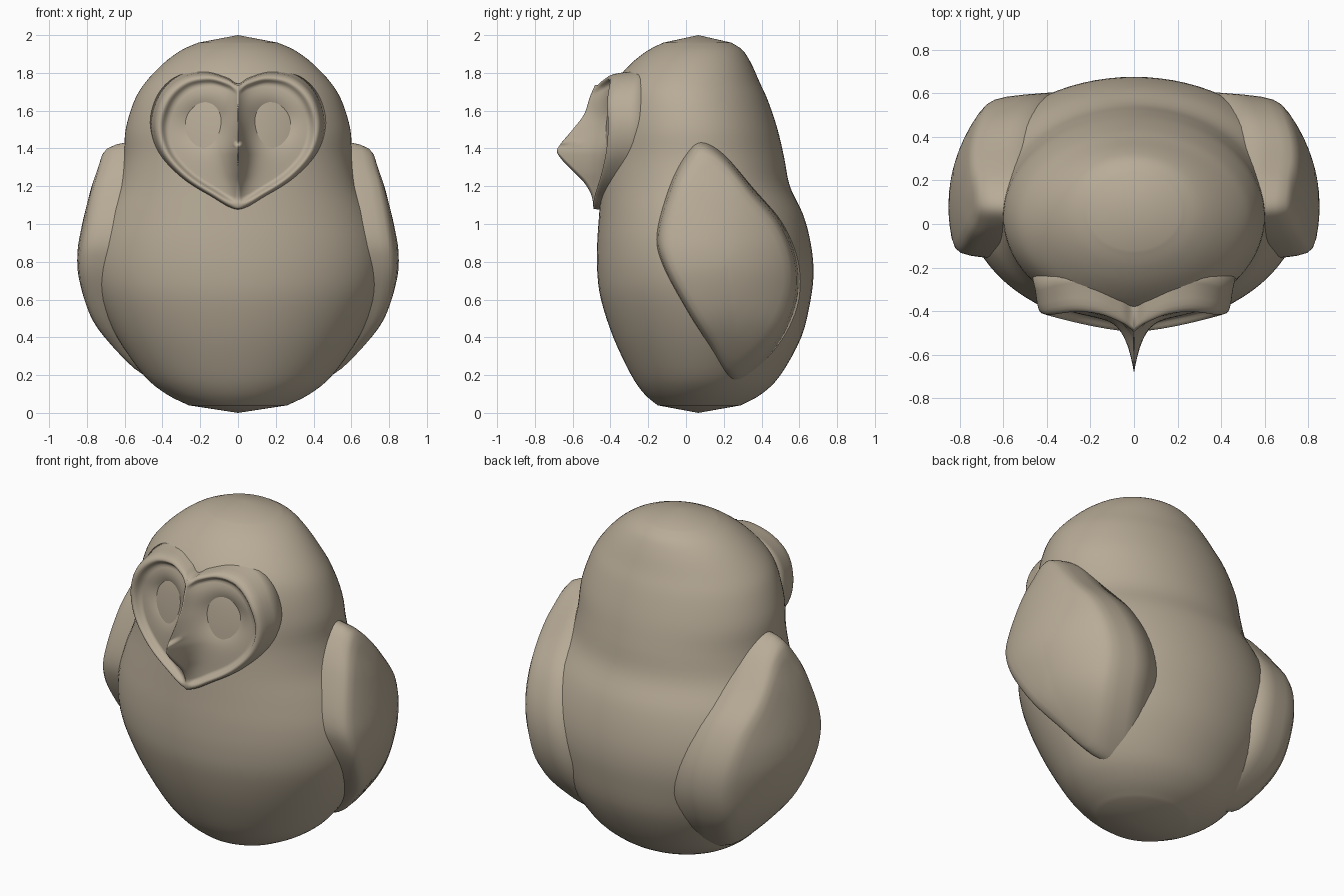
import bpy, bmesh, math
from mathutils import Vector

cube = bpy.data.objects.get("Cube")
if cube:
    bpy.data.objects.remove(cube)

clay = bpy.data.materials.new("warm_clay")
clay.use_nodes = True
clay.diffuse_color = (0.48, 0.41, 0.31, 1)
clay.node_tree.nodes["Principled BSDF"].inputs["Base Color"].default_value = clay.diffuse_color


def spline(points, steps, closed=False):
    """Smooth curve through the points."""
    pts = [Vector(p) for p in points]
    n = len(pts)
    get = (lambda i: pts[i % n]) if closed else (lambda i: pts[max(0, min(n - 1, i))])
    out = []
    for i in range(n if closed else n - 1):
        a, b, c, d = (get(i + k) for k in (-1, 0, 1, 2))
        for k in range(steps):
            t = k / steps
            out.append(b + (c - a) * (t / 2) + (a * 2 - b * 5 + c * 4 - d) * (t * t / 2)
                       + (b * 3 - a - c * 3 + d) * (t ** 3 / 2))
    return out if closed else out + [pts[-1]]


def lookup(table, z):
    """Linear value from rows of (z, value), z rising."""
    if z <= table[0][0]:
        return table[0][1]
    for (z0, v0), (z1, v1) in zip(table, table[1:]):
        if z <= z1:
            return v0 + (v1 - v0) * (z - z0) / (z1 - z0)
    return table[-1][1]


def loft(name, rings, first=None, last=None):
    """Skin closed rings, with optional end points."""
    bm = bmesh.new()
    loops = [[bm.verts.new(p) for p in ring] for ring in rings]
    n = len(loops[0])
    for a, b in zip(loops, loops[1:]):
        for i in range(n):
            j = (i + 1) % n
            bm.faces.new((a[i], a[j], b[j], b[i]))
    for tip, ring in ((first, loops[0]), (last, loops[-1])):
        if tip is None:
            bm.faces.new(ring)
        else:
            v = bm.verts.new(tip)
            for i in range(n):
                bm.faces.new((ring[i], ring[(i + 1) % n], v))
    bmesh.ops.recalc_face_normals(bm, faces=bm.faces)
    mesh = bpy.data.meshes.new(name)
    bm.to_mesh(mesh)
    bm.free()
    mesh.materials.append(clay)
    mesh.shade_smooth()
    obj = bpy.data.objects.new(name, mesh)
    bpy.context.collection.objects.link(obj)
    return obj


# Body and head: stacked ellipses given as height, half width, front, back
sections = [(.04, .26, -.15, .29), (.1, .38, -.22, .4), (.2, .5, -.29, .5),
            (.4, .64, -.385, .61), (.6, .735, -.45, .66), (.75, .77, -.47, .675),
            (.9, .76, -.47, .66), (1.05, .71, -.46, .62), (1.2, .64, -.45, .55),
            (1.35, .605, -.44, .52), (1.5, .595, -.43, .485), (1.65, .55, -.41, .435),
            (1.75, .49, -.375, .39), (1.85, .395, -.29, .345), (1.92, .3, -.2, .3),
            (1.96, .21, -.12, .24)]
rings = []
for z, w, f, b in spline([Vector(s) for s in sections], 4):
    rings.append([(w * math.cos(a), (f + b) / 2 + (b - f) / 2 * math.sin(a), z)
                  for a in (math.tau * i / 80 for i in range(80))])
loft("body", rings, (0, .065, 0), (0, .065, 2))

# Wings: leaf outline in side view, domed outwards, with a rounded rim
leaf = spline([(.08, 1.43), (0, 1.36), (-.08, 1.2), (-.15, .95), (-.12, .78),
               (0, .55), (.13, .34), (.24, .17), (.36, .23), (.5, .4),
               (.58, .6), (.58, .8), (.5, 1), (.35, 1.18), (.2, 1.36)], 6, True)
reach = spline([(.1, .43), (.2, .53), (.35, .67), (.5, .775), (.7, .84), (.85, .85),
                (1, .825), (1.2, .775), (1.3, .74), (1.38, .72), (1.5, .68)], 6)
middle = Vector((.22, .8))
rim = [(1.05, .3), (1.01, .13), (.985, .06), (.95, .02), (.9, .004),
       (.8, 0), (.65, 0), (.5, 0), (.35, 0), (.2, 0), (.08, 0)]


def wing_point(p, inset, side):
    bulge = math.sqrt(max(0, 1 - ((p.x - .08) / .78) ** 2))
    return (side * (lookup(reach, p.y) * bulge - inset), p.x, p.y)


for name, side in (("left_wing", 1), ("right_wing", -1)):
    rings = [[wing_point(middle + (p - middle) * s, inset, side) for p in leaf]
             for s, inset in rim]
    loft(name, rings, None, wing_point(middle, 0, side))

# Face: heart-shaped disc with raised rim, eye hollows and a sharp beak ridge
half = [(0, 1.735), (.06, 1.77), (.17, 1.8), (.3, 1.775), (.4, 1.68), (.445, 1.53),
        (.41, 1.38), (.3, 1.25), (.15, 1.15), (0, 1.08)]
heart = spline(half + [(-x, z) for x, z in half[-2:0:-1]], 8, True)
ridge = spline([(1.08, -.49), (1.15, -.5), (1.22, -.54), (1.28, -.6), (1.35, -.665),
                (1.4, -.68), (1.5, -.6), (1.58, -.54), (1.67, -.51), (1.74, -.48)], 6)
edge = spline([(0, .03), (.78, .03), (.86, .022), (.91, -.008), (.95, -.012),
               (.98, 0), (1, .03)], 4)
centre = Vector((0, 1.42))


def face_point(p, s):
    x, z = abs(p.x), p.y
    y = -.48 + .08 * (x / .42) ** 1.5 + .08 * (max(0, z - 1.6) / .2) ** 2
    y += lookup(edge, s)
    y += .07 * math.exp(-((x - .18) ** 2 + (z - 1.55) ** 2) / .014)
    blend = math.exp(-x / .04)
    return (p.x, y + (lookup(ridge, z) - y) * blend, z)


scales = [1, .985, .97, .95, .93, .91, .89, .87, .84, .81] + [.78 - .04 * i for i in range(19)]
rings = [[(q.x, -.22, q.y) for q in (centre + (p - centre) * 1.06 for p in heart)],
         [(q.x, face_point(q, 1)[1] + .06, q.y)
          for q in (centre + (p - centre) * 1.02 for p in heart)]]
rings += [[face_point(centre + (p - centre) * s, s) for p in heart] for s in scales]
loft("face_disc", rings, None, face_point(centre, 0))
